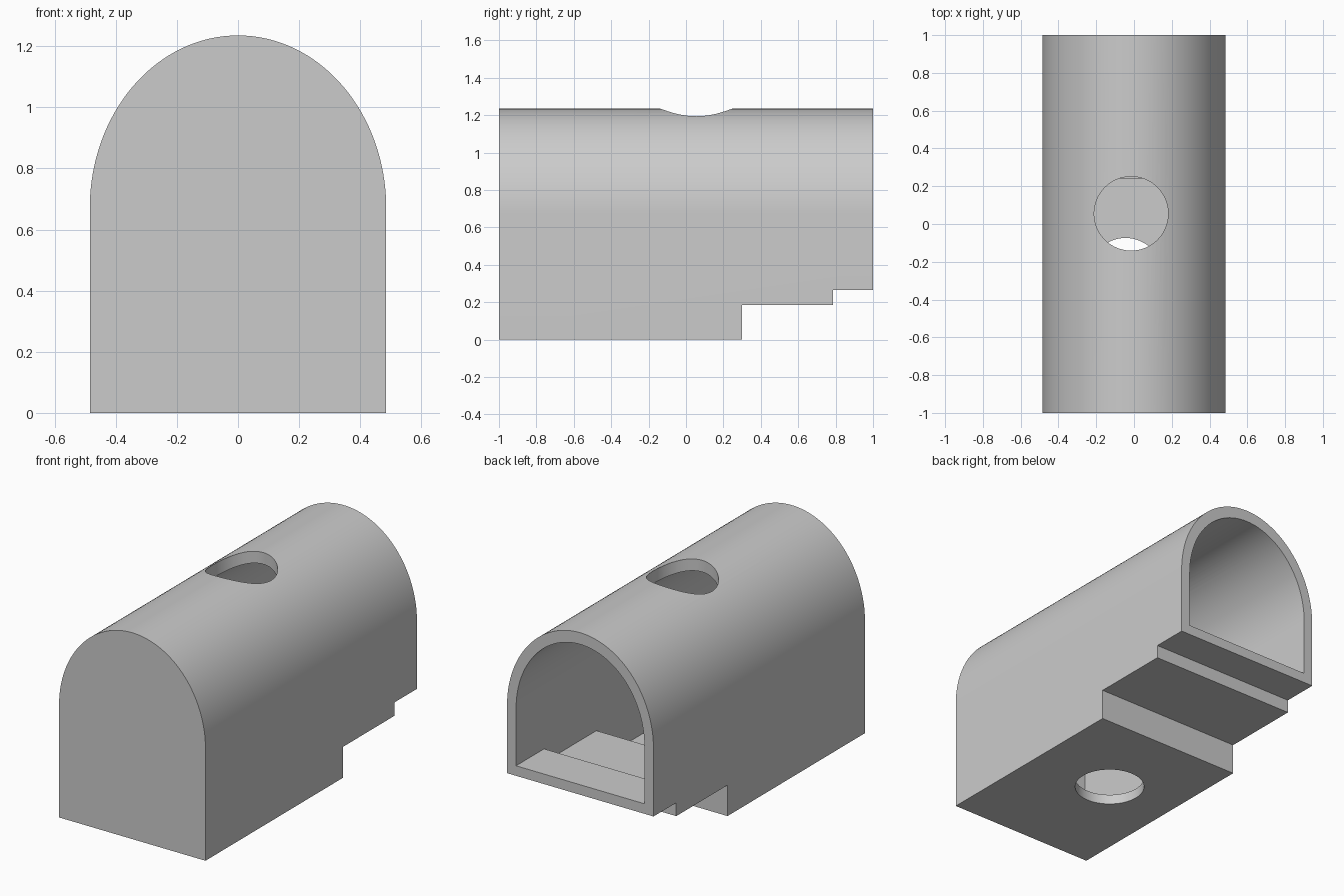
import bpy
import bmesh
import math

cube = bpy.data.objects.get("Cube")
if cube:
    bpy.data.objects.remove(cube)

SPRING = 0.67          # height where the arch starts
HALF, RISE = 0.485, 0.565
WALL = 0.06
SEGMENTS = 64

grey = bpy.data.materials.new("plain_grey")
grey.use_nodes = True
grey.diffuse_color = (0.6, 0.6, 0.6, 1)
grey.node_tree.nodes["Principled BSDF"].inputs["Base Color"].default_value = (0.6, 0.6, 0.6, 1)


def to_object(name, bm):
    bmesh.ops.recalc_face_normals(bm, faces=bm.faces)
    mesh = bpy.data.meshes.new(name)
    bm.to_mesh(mesh)
    bm.free()
    obj = bpy.data.objects.new(name, mesh)
    bpy.context.collection.objects.link(obj)
    mesh.materials.append(grey)
    return obj


def extrude(name, points, direction):
    bm = bmesh.new()
    face = bm.faces.new([bm.verts.new(p) for p in points])
    moved = bmesh.ops.extrude_face_region(bm, geom=[face])["geom"]
    verts = [v for v in moved if isinstance(v, bmesh.types.BMVert)]
    bmesh.ops.translate(bm, verts=verts, vec=direction)
    return to_object(name, bm)


def arch_prism(name, half, rise, floor, y0, y1):
    # flat floor, straight sides and a half-ellipse roof
    points = [(-half, y0, floor), (half, y0, floor)]
    for i in range(SEGMENTS + 1):
        a = math.pi * i / SEGMENTS
        points.append((half * math.cos(a), y0, SPRING + rise * math.sin(a)))
    return extrude(name, points, (0, y1 - y0, 0))


def step_block(name, y_low, z_low, y_high, z_high):
    # two-tread stair block reaching past the open end
    profile = [(y_low, -0.5), (2, -0.5), (2, z_high),
               (y_high, z_high), (y_high, z_low), (y_low, z_low)]
    return extrude(name, [(-1, y, z) for y, z in profile], (2, 0, 0))


def hole_cutter(name, x, y, z, depth):
    bm = bmesh.new()
    bmesh.ops.create_cone(bm, cap_ends=True, segments=SEGMENTS,
                          radius1=0.196, radius2=0.196, depth=depth)
    bmesh.ops.translate(bm, verts=bm.verts, vec=(x, y, z))
    return to_object(name, bm)


def subtract(target, cutter):
    cutter.hide_render = True
    mod = target.modifiers.new("cut", "BOOLEAN")
    mod.operation = "DIFFERENCE"
    mod.solver = "EXACT"
    mod.object = cutter
    bpy.ops.object.select_all(action="DESELECT")
    bpy.context.view_layer.objects.active = target
    target.select_set(True)
    bpy.ops.object.modifier_apply(modifier=mod.name)
    bpy.data.objects.remove(cutter)


# Outer shell with the stepped underside
shell = arch_prism("vaulted_shell", HALF, RISE, 0, -1, 1)
subtract(shell, step_block("underside_steps", 0.3, 0.185, 0.785, 0.265))

# Hollow with a stepped floor, open at the back
inner = HALF - WALL
hollow = arch_prism("hollow", inner, RISE * inner / HALF, WALL, -1 + WALL, 1.2)
subtract(hollow, step_block("floor_steps", 0.24, 0.185 + WALL, 0.735, 0.265 + WALL))
subtract(shell, hollow)

# Round openings in the roof and in the floor
subtract(shell, hole_cutter("roof_hole", -0.015, 0.055, 1.2, 0.6))
subtract(shell, hole_cutter("floor_hole", -0.045, -0.27, 0, 0.4))

bpy.context.view_layer.objects.active = shell
shell.select_set(True)
bpy.ops.object.shade_smooth_by_angle(angle=math.radians(30))
